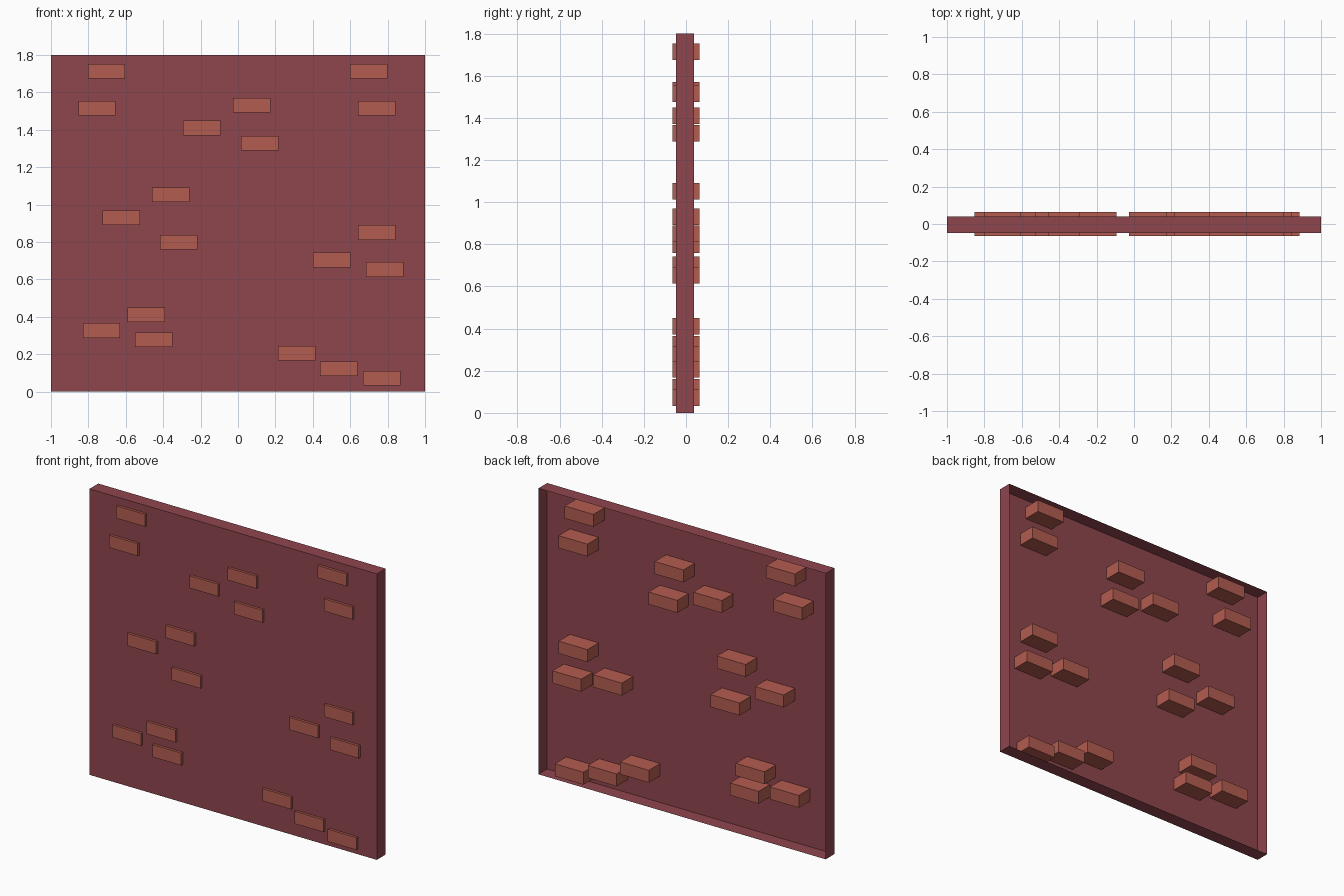
import bpy
import bmesh
from mathutils import Matrix

if "Cube" in bpy.data.objects:
    bpy.data.objects.remove(bpy.data.objects["Cube"])


def material(name, rgb):
    m = bpy.data.materials.new(name)
    m.diffuse_color = (*rgb, 1.0)
    m.use_nodes = True
    m.node_tree.nodes["Principled BSDF"].inputs["Base Color"].default_value = m.diffuse_color
    return m


def box(name, x, y, z, mat, open_back=False):
    """Box from (min, max) ranges; open_back removes the +y face."""
    bm = bmesh.new()
    size = [r[1] - r[0] for r in (x, y, z)]
    mid = [(r[0] + r[1]) / 2 for r in (x, y, z)]
    bmesh.ops.create_cube(bm, size=1, matrix=Matrix.Diagonal((*size, 1)))
    if open_back:
        bm.normal_update()
        back = [f for f in bm.faces if f.normal.y > 0.9]
        bmesh.ops.delete(bm, geom=back, context='FACES')
    mesh = bpy.data.meshes.new(name)
    bm.to_mesh(mesh)
    bm.free()
    mesh.materials.append(mat)
    ob = bpy.data.objects.new(name, mesh)
    ob.location = mid
    bpy.context.collection.objects.link(ob)
    return ob


wall_red = material("dark_red_wall", (0.275, 0.061, 0.076))
brick_red = material("brick_orange_red", (0.456, 0.107, 0.080))

# Wall panel: thin shell, hollow and open at the back
box("wall_panel", (-1, 1), (-0.048, 0.039), (0, 1.8), wall_red, open_back=True)

# Bricks pushed through the panel: centre x, z
brick_centres = [
    (-0.703, 1.713), (-0.754, 1.515), (0.073, 1.531), (-0.194, 1.410),
    (0.116, 1.328), (0.700, 1.713), (0.742, 1.515),
    (-0.360, 1.052), (-0.625, 0.931), (-0.317, 0.798),
    (0.742, 0.851), (0.502, 0.704), (0.785, 0.653),
    (-0.491, 0.412), (-0.730, 0.327), (-0.451, 0.278),
    (0.314, 0.206), (0.539, 0.123), (0.769, 0.072),
]
for i, (cx, cz) in enumerate(brick_centres, 1):
    box(f"brick_{i:02d}", (cx - 0.1, cx + 0.1), (-0.064, 0.064),
        (cz - 0.039, cz + 0.039), brick_red)
